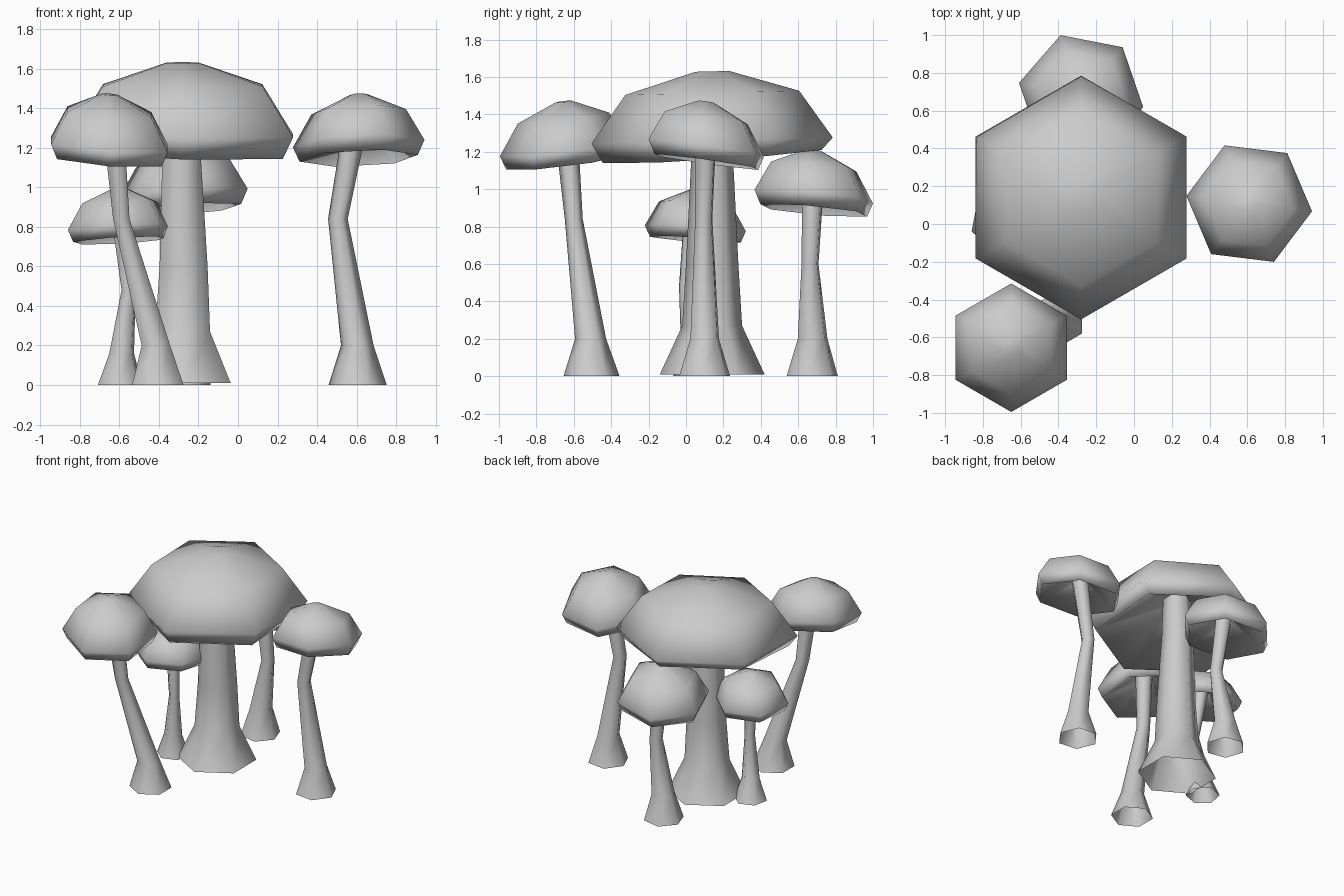
import bpy, bmesh
from math import cos, sin, radians

if "Cube" in bpy.data.objects:
    bpy.data.objects.remove(bpy.data.objects["Cube"])

SIDES = 6


def lofted(name, rings, rot, tilt=(0, 0), cap_top=False, foot_tilt=None):
    """Join six-sided rings (x, y, z, radius) in order; foot_tilt leans the lip (second ring)."""
    bm = bmesh.new()
    loops = []
    for n, (x, y, z, r) in enumerate(rings):
        lean = foot_tilt if foot_tilt and n == 1 else tilt
        loop = []
        for i in range(SIDES):
            a = radians(rot) + i * radians(360 / SIDES)
            dx, dy = r * cos(a), r * sin(a)
            loop.append(bm.verts.new((x + dx, y + dy, z + dx * lean[0] + dy * lean[1])))
        loops.append(loop)
    for lo, hi in zip(loops, loops[1:]):
        for i in range(SIDES):
            j = (i + 1) % SIDES
            bm.faces.new((lo[i], lo[j], hi[j], hi[i]))
    if cap_top:
        bm.faces.new(loops[-1])
    for f in bm.faces:
        f.smooth = True
    me = bpy.data.meshes.new(name)
    bm.to_mesh(me)
    bm.free()
    ob = bpy.data.objects.new(name, me)
    bpy.context.collection.objects.link(ob)
    return ob


def mushroom(name, centre, rot, profile, tilt, stem, foot_tilt=None):
    x, y = centre
    # dome with a hollow cone underneath that meets the stalk
    lofted(name + "_cap", [(x, y, z, r) for z, r in profile], rot, tilt, True, foot_tilt)
    # bent stalk, open at the foot, running up into the cone
    lofted(name + "_stem", stem, rot)


def small_profile(top, r):
    """Cap profile (z, radius) scaled from the rim radius, cone apex first."""
    return [(top - 0.5 * r, 0.18 * r), (top - 0.98 * r, 0.9 * r), (top - 0.76 * r, r),
            (top - 0.28 * r, 0.72 * r), (top - 0.02 * r, 0.13 * r)]


# large middle mushroom
mushroom("middle", (-0.28, 0.14), 30,
         [(1.44, 0.10), (1.175, 0.585), (1.26, 0.645), (1.515, 0.465), (1.63, 0.09)], (0, 0.025),
         [(-0.28, 0.14, 0.01, 0.28), (-0.28, 0.14, 0.27, 0.16),
          (-0.275, 0.14, 0.6, 0.14), (-0.285, 0.14, 1.14, 0.113), (-0.28, 0.14, 1.44, 0.10)],
         (-0.03, 0.06))

# front left mushroom
mushroom("front_left", (-0.65, -0.655), 30, small_profile(1.475, 0.34), (-0.07, 0.12),
         [(-0.405, -0.505, 0, 0.15), (-0.415, -0.51, 0.2, 0.083),
          (-0.59, -0.60, 0.84, 0.048), (-0.63, -0.64, 1.31, 0.062)])

# right mushroom
mushroom("right", (0.61, 0.108), -7, small_profile(1.475, 0.335), (0.04, -0.14),
         [(0.605, 0.10, 0, 0.148), (0.603, 0.10, 0.2, 0.083),
          (0.505, 0.095, 0.84, 0.05), (0.592, 0.105, 1.31, 0.062)])

# back mushroom
mushroom("back", (-0.28, 0.683), 49, small_profile(1.215, 0.335), (0.08, -0.09),
         [(-0.28, 0.675, 0, 0.145), (-0.275, 0.677, 0.2, 0.084),
          (-0.205, 0.663, 0.6, 0.048), (-0.262, 0.68, 1.05, 0.062)])

# small left mushroom
mushroom("left", (-0.60, 0.05), 19, small_profile(1.0, 0.275), (0.05, -0.07),
         [(-0.595, 0.05, 0, 0.12), (-0.588, 0.038, 0.16, 0.066),
          (-0.553, 0.0, 0.48, 0.038), (-0.592, 0.04, 0.86, 0.052)])
